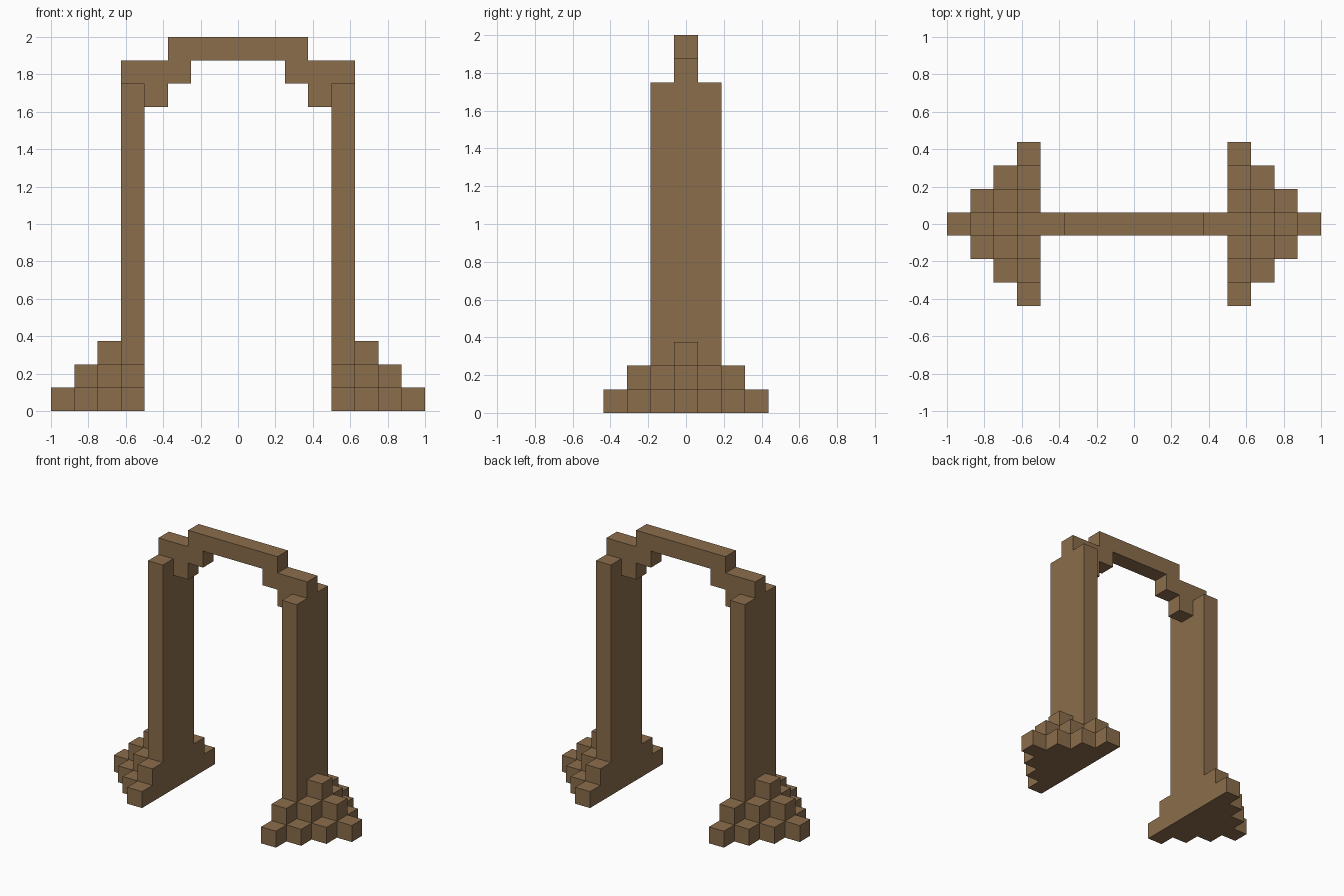
import bpy
import bmesh
from mathutils import Vector

cube = bpy.data.objects.get("Cube")
if cube:
    bpy.data.objects.remove(cube, do_unlink=True)

U = 0.125  # block size

# Single brown material
BROWN = (0.258, 0.153, 0.072, 1.0)
brown = bpy.data.materials.new("brown wood")
brown.use_nodes = True
brown.diffuse_color = BROWN
brown.node_tree.nodes["Principled BSDF"].inputs["Base Color"].default_value = BROWN


def prism(name, outline, offset):
    """Extrude a closed 3D outline (in block units) along offset."""
    bm = bmesh.new()
    face = bm.faces.new([bm.verts.new(Vector(p) * U) for p in outline])
    moved = bmesh.ops.extrude_face_region(bm, geom=[face])["geom"]
    bmesh.ops.translate(bm, vec=Vector(offset) * U,
                        verts=[g for g in moved if isinstance(g, bmesh.types.BMVert)])
    bmesh.ops.recalc_face_normals(bm, faces=bm.faces[:])
    mesh = bpy.data.meshes.new(name)
    bm.to_mesh(mesh)
    bm.free()
    mesh.materials.append(brown)
    obj = bpy.data.objects.new(name, mesh)
    bpy.context.collection.objects.link(obj)
    return obj


def stepped_outline(side, columns, z):
    """Half-diamond footprint: each column outward is one block shorter per end."""
    edge = []
    for k in range(columns):
        half = columns - k - 0.5
        edge += [(4 + k, half), (5 + k, half)]
    edge += [(x, -y) for x, y in reversed(edge)]
    return [(side * x, y, z) for x, y in edge]


for side, label in ((1, "left"), (-1, "right")):
    # Stepped base, shrinking by one block with each layer
    for layer, columns in enumerate((4, 3)):
        prism(f"{label}_base_step_{layer + 1}",
              stepped_outline(side, columns, layer), (0, 0, 1))

    # Pillar, with a single buttress block against its outer face
    pillar = [(side * x, y, 2) for x, y in ((4, -1.5), (5, -1.5), (5, 1.5), (4, 1.5))]
    prism(f"{label}_pillar", pillar, (0, 0, 12))
    block = [(side * x, y, 2) for x, y in ((5, -0.5), (6, -0.5), (6, 0.5), (5, 0.5))]
    prism(f"{label}_buttress_block", block, (0, 0, 1))

# Stepped arch spanning the pillars: half profile mirrored across the middle
half = [(3, 16), (3, 15), (5, 15), (5, 14), (4, 14), (4, 13), (3, 13), (3, 14), (2, 14), (2, 15)]
profile = half + [(-x, z) for x, z in reversed(half)]
prism("arch_beam", [(x, -0.5, z) for x, z in profile], (0, 1, 0))
